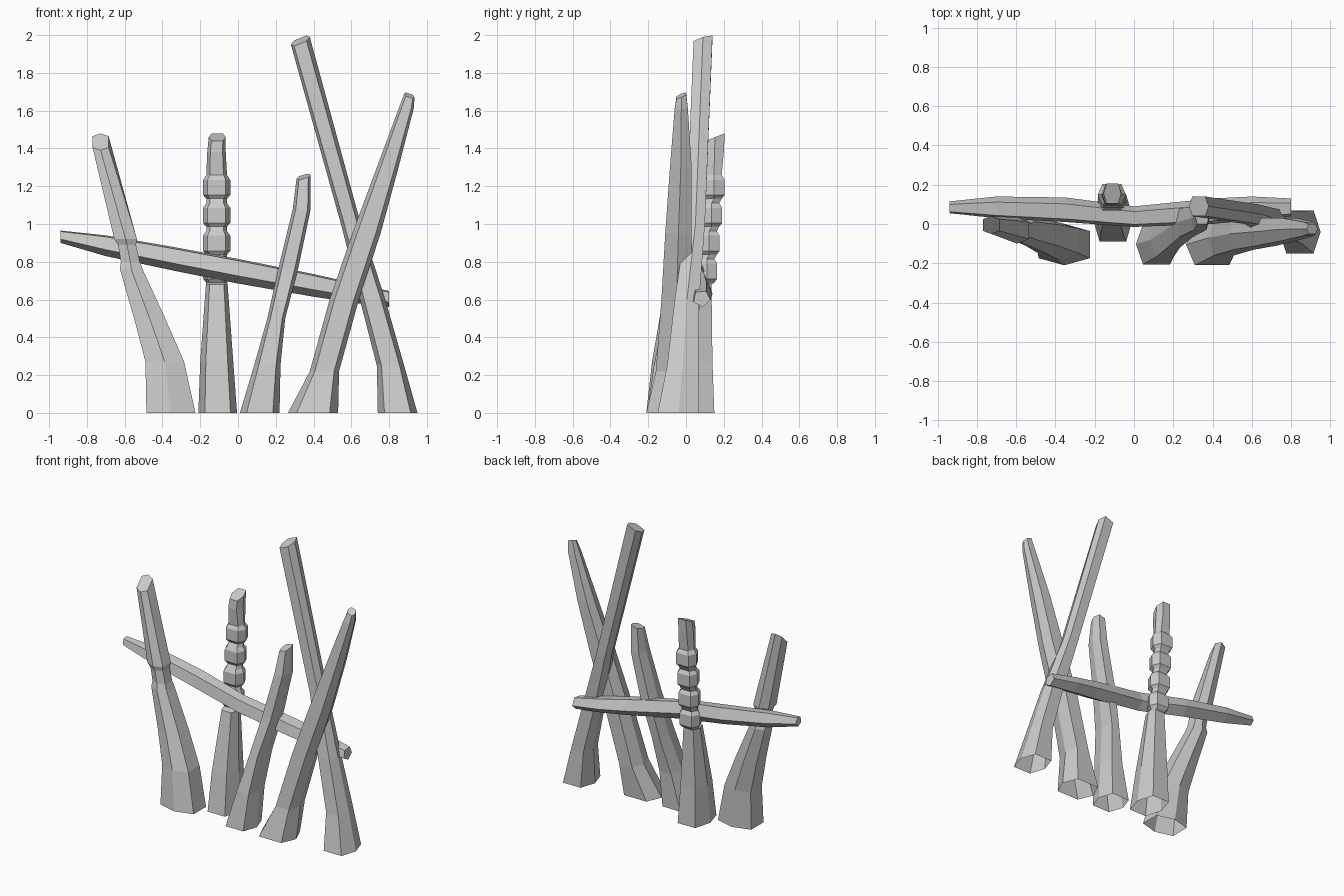
import bpy, bmesh, math

default_cube = bpy.data.objects.get("Cube")
if default_cube:
    bpy.data.objects.remove(default_cube, do_unlink=True)

stone = bpy.data.materials.new("weathered_grey")
stone.use_nodes = True
grey = (0.6, 0.6, 0.6, 1)
stone.diffuse_color = grey
stone.node_tree.nodes["Principled BSDF"].inputs["Base Color"].default_value = grey


def polygon(sides, turn, boxiness=1):
    """Polygon stretched to fill the square from -1 to 1; low boxiness pushes corners out."""
    points = [(math.cos(turn + math.tau * i / sides), math.sin(turn + math.tau * i / sides))
              for i in range(sides)]
    spans = []
    for axis in range(2):
        values = [p[axis] for p in points]
        spans.append((min(values), max(values)))
    outline = []
    for p in points:
        unit = [2 * (p[a] - low) / (high - low) - 1 for a, (low, high) in enumerate(spans)]
        outline.append([math.copysign(abs(c) ** boxiness, c) for c in unit])
    return outline


def loft(name, rings, open_start):
    """Skin a list of point rings into one flat-shaded mesh."""
    bm = bmesh.new()
    loops = [[bm.verts.new(point) for point in ring] for ring in rings]
    for lower, upper in zip(loops, loops[1:]):
        for i in range(len(lower)):
            j = (i + 1) % len(lower)
            bm.faces.new((lower[i], lower[j], upper[j], upper[i]))
    if not open_start:
        bm.faces.new(loops[0][::-1])
    bm.faces.new(loops[-1])
    bmesh.ops.recalc_face_normals(bm, faces=bm.faces[:])
    mesh = bpy.data.meshes.new(name)
    bm.to_mesh(mesh)
    bm.free()
    mesh.materials.append(stone)
    obj = bpy.data.objects.new(name, mesh)
    bpy.context.collection.objects.link(obj)


def post(name, sections, slope, turn=0):
    """Sections: height, left edge, right edge, front edge, back edge. The foot is open."""
    outline = polygon(6, turn, 0.6)
    rings = []
    for index, (z, left, right, front, back) in enumerate(sections):
        last = index == len(sections) - 1
        ring = []
        for u, v in outline:
            tilt = u * slope[0] + v * slope[1] if last else 0
            ring.append(((left + right + u * (right - left)) / 2,
                         (front + back + v * (back - front)) / 2, z + tilt))
        rings.append(ring)
    loft(name, rings, open_start=True)


# Leaning post with a carved groove and a pointed, slanted tip
post("grooved_post", [
    (0, -.485, -.225, -.21, 0),
    (.27, -.49, -.285, -.18, .01),
    (.5, -.55, -.385, -.14, .025),
    (.76, -.625, -.505, -.1, .035),
    (.8, -.62, -.52, -.09, .025),
    (.89, -.635, -.54, -.09, .025),
    (.92, -.655, -.535, -.1, .035),
    (1.435, -.77, -.685, -.05, .04)], slope=(0, .045), turn=math.pi / 6)

# Tall post leaning behind the others
post("tall_back_post", [
    (0, .74, .95, -.15, .07),
    (.25, .735, .88, -.1, .065),
    (.6, .645, .78, -.06, .07),
    (1.0, .545, .65, 0, .1),
    (1.97, .28, .38, .04, .14)], slope=(.02, .015))

# Long post leaning across the front
post("long_front_post", [
    (0, .265, .53, -.21, 0),
    (.22, .38, .535, -.16, .02),
    (.6, .485, .64, -.13, .03),
    (.95, .605, .755, -.11, .03),
    (1.3, .735, .85, -.085, .03),
    (1.61, .85, .93, -.06, .01),
    (1.68, .88, .935, -.05, 0)], slope=(-.01, .01))

# Short stout post
post("short_post", [
    (0, .01, .22, -.205, 0),
    (.25, .085, .225, -.17, .01),
    (.5, .155, .25, -.12, .05),
    (.77, .215, .32, -.065, .08),
    (1.08, .29, .385, -.03, .09),
    (1.25, .31, .385, 0, .085)], slope=(.01, .01))

# Carved post: plain shaft, stacked collars, slanted top
shaft = [(0, -.21, -.005, -.09, .15),
         (.27, -.2, -.025, -.05, .14),
         (.68, -.17, -.055, .03, .135)]
for step in range(4):
    z = .69 + step * .148
    lean = step * .013
    for height, half_width, half_depth in ((0, .055, .04), (.02, .072, .055),
                                           (.1, .072, .055), (.125, .055, .04)):
        shaft.append((z + height, -.113 - half_width, -.113 + half_width,
                      .11 + lean - half_depth, .11 + lean + half_depth))
shaft += [(1.38, -.163, -.065, .1, .2), (1.46, -.155, -.065, .105, .205)]
post("carved_post", shaft, slope=(0, .02))

# Crossbeam resting between the posts: x, bottom, top, front, back
beam_outline = polygon(5, -.2)
beam_rings = []
for x, bottom, top, front, back in [
        (-.94, .9, .965, .055, .115), (-.7, .83, .94, .03, .14),
        (-.35, .755, .88, .01, .135), (0, .685, .815, -.015, .09),
        (.4, .615, .735, 0, .13), (.6, .585, .69, .02, .14), (.8, .56, .645, .04, .13)]:
    beam_rings.append([(x, (front + back + u * (back - front)) / 2,
                        (bottom + top + v * (top - bottom)) / 2) for u, v in beam_outline])
loft("crossbeam", beam_rings, open_start=False)
